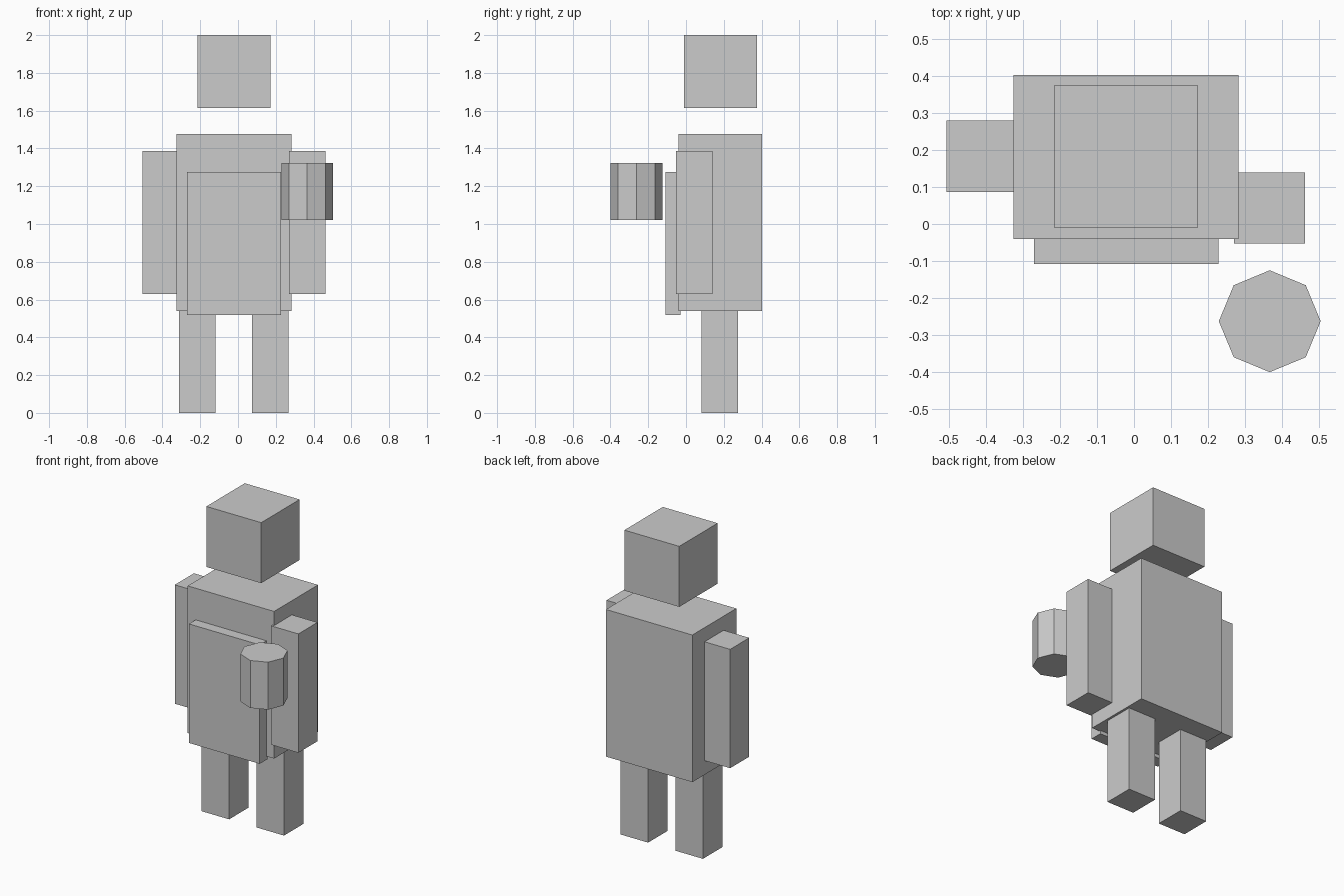
import bpy

if "Cube" in bpy.data.objects:
    bpy.data.objects.remove(bpy.data.objects["Cube"])


def box(name, x, y, z):
    """Axis-aligned box from (min, max) ranges."""
    bpy.ops.mesh.primitive_cube_add(size=1)
    ob = bpy.context.object
    ob.name = name
    ranges = (x, y, z)
    for v in ob.data.vertices:
        v.co = [r[0] if c < 0 else r[1] for c, r in zip(v.co, ranges)]
    return ob


# Head and body
box("head", (-0.215, 0.171), (-0.011, 0.375), (1.615, 2.0))
box("torso", (-0.326, 0.282), (-0.04, 0.402), (0.54, 1.476))
box("front_panel", (-0.27, 0.228), (-0.108, -0.03), (0.518, 1.275))

# Arms: the right one is held further forward
for name, x0, y0 in (("left_arm", -0.506, 0.087), ("right_arm", 0.27, -0.053)):
    box(name, (x0, x0 + 0.192), (y0, y0 + 0.192), (0.63, 1.386))

# Legs
for name, x0 in (("left_leg", -0.312), ("right_leg", 0.074)):
    box(name, (x0, x0 + 0.193), (0.081, 0.275), (0.0, 0.55))

# Eight-sided cup in front of the right arm
bpy.ops.mesh.primitive_cylinder_add(vertices=8, radius=0.1375, depth=0.302,
                                    location=(0.3665, -0.2625, 1.173))
bpy.context.object.name = "cup"
